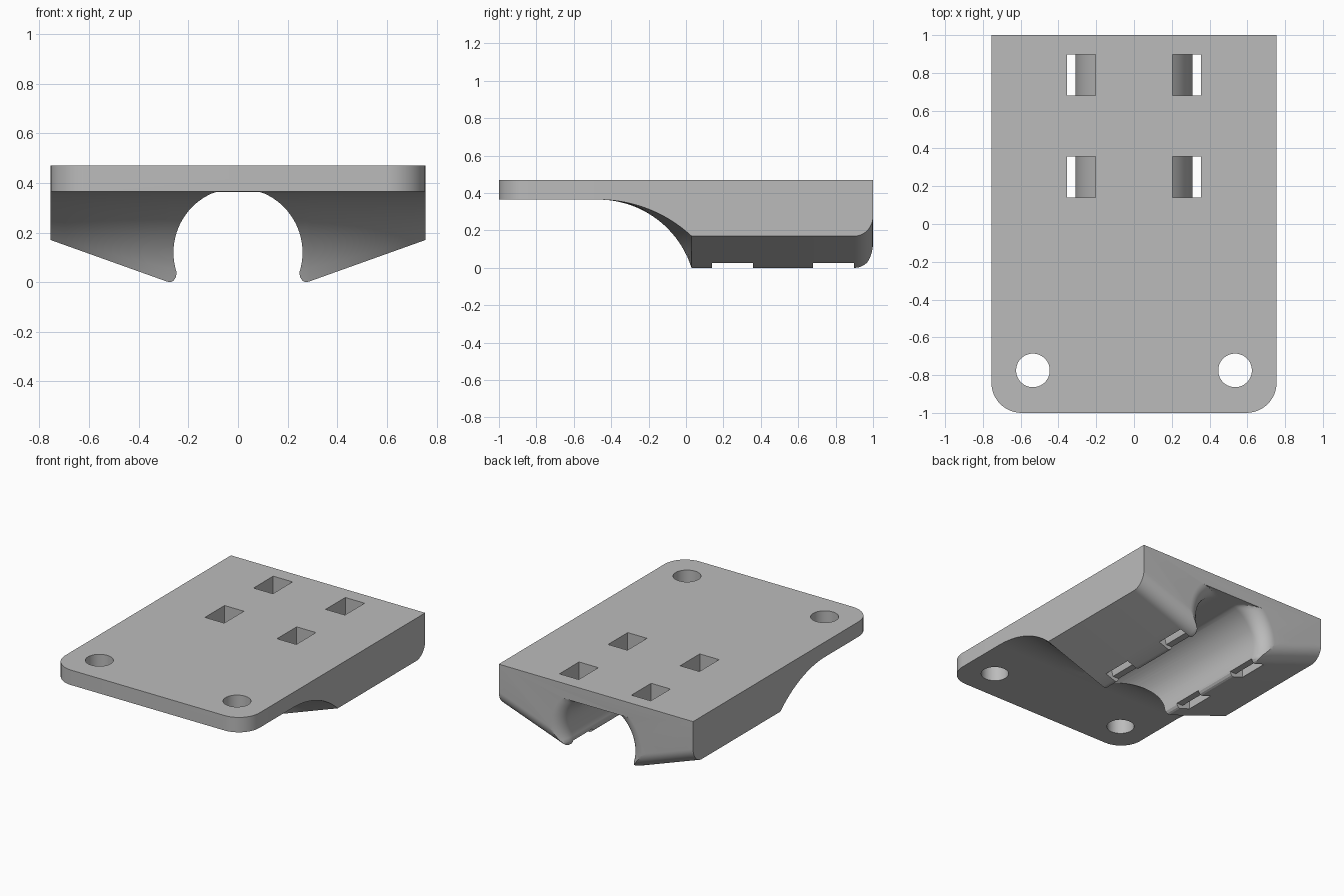
import bpy, bmesh, math

cube = bpy.data.objects.get("Cube")
if cube:
    bpy.data.objects.remove(cube, do_unlink=True)

TOP, ROOF, HALF_W = 0.47, 0.365, 0.755
CORNER = 0.16                        # plan radius of the front corners
FILLET_START, FILLET_END = -0.47, 0.03
BACK_R = 0.1                         # rounding at the back
CHANNEL_R, CHANNEL_Z = 0.26, 0.12

grey = bpy.data.materials.new("plain grey")
grey.use_nodes = True
grey.diffuse_color = (0.5, 0.5, 0.5, 1)
grey.node_tree.nodes["Principled BSDF"].inputs["Base Color"].default_value = (0.5, 0.5, 0.5, 1)


def loft(name, rows):
    """Solid through a list of (y, [(x, z), ...]) sections."""
    bm = bmesh.new()
    rings = [[bm.verts.new((x, y, z)) for x, z in pts] for y, pts in rows]
    n = len(rings[0])
    for a, b in zip(rings, rings[1:]):
        for i in range(n):
            j = (i + 1) % n
            bm.faces.new((a[i], a[j], b[j], b[i]))
    bm.faces.new(rings[0])
    bm.faces.new(rings[-1])
    bmesh.ops.recalc_face_normals(bm, faces=bm.faces)
    mesh = bpy.data.meshes.new(name)
    bm.to_mesh(mesh)
    bm.free()
    mesh.materials.append(grey)
    obj = bpy.data.objects.new(name, mesh)
    bpy.context.collection.objects.link(obj)
    return obj


def back_offset(y):
    """Inward offset of the rounded back edge at depth y."""
    t = min(max(y - (1 - BACK_R), 0), BACK_R)
    return BACK_R - math.sqrt(BACK_R ** 2 - t ** 2)


def body_section(y, half_w):
    """Flat plate that swells into a shallow V keel."""
    keel = [(half_w + (0.29 - half_w) * i / 8, 0.17 - 0.166 * i / 8) for i in range(9)]
    keel.append((0.275, 0.0))
    run = FILLET_END - FILLET_START
    lower = []
    for x, z in keel:
        depth = ROOF - z
        if y <= FILLET_START:
            depth = 0
        elif y < FILLET_END:
            r = (run ** 2 + depth ** 2) / (2 * depth)
            depth = r - math.sqrt(r ** 2 - (y - FILLET_START) ** 2)
        lower.append((x, ROOF - depth + 1.06 * back_offset(y)))
    return [(half_w, TOP)] + lower + [(-x, z) for x, z in reversed(lower)] + [(-half_w, TOP)]


# Main body
stations = []
for i in range(13):
    a = math.pi / 2 * i / 12
    stations.append((-1 + CORNER * (1 - math.cos(a)), HALF_W - CORNER * (1 - math.sin(a))))
stations += [(FILLET_START + (FILLET_END - FILLET_START) * i / 24, HALF_W) for i in range(25)]
back_ys = [1 - BACK_R + BACK_R * math.sin(math.pi / 2 * i / 12) for i in range(13)]
stations += [(y, HALF_W) for y in back_ys]
body = loft("mount_body", [(y, body_section(y, w)) for y, w in stations])


# Round channel with a flared back mouth
def channel_section(y):
    d = back_offset(y)
    side = [(0.275 + d, -0.2), (0.275 + d, -0.001), (0.26 + d, 0.006), (0.25 + d, 0.02)]
    for i in range(25):
        a = math.radians(-18 + 107 * i / 24)
        r = CHANNEL_R + d
        side.append((r * math.cos(a), min(CHANNEL_Z + r * math.sin(a), ROOF - 0.001)))
    return side + [(-x, z) for x, z in reversed(side)]


cutters = [loft("channel_cutter", [(y, channel_section(y)) for y in [-0.7] + back_ys + [1.05]])]

# Strap slots: straight outer wall, curved inner wall, notch through the lip
for y0 in (0.14, 0.68):
    for s in (1, -1):
        pts = [(0.205, 0.6)]
        for i in range(17):
            a = math.radians(48.6 - 65.5 * i / 16)
            pts.append((0.31 * math.cos(a), CHANNEL_Z + 0.31 * math.sin(a)))
        pts += [(0.2, 0.03), (0.2, -0.1), (0.355, -0.1), (0.355, 0.6)]
        pts = [(s * x, z) for x, z in pts]
        cutters.append(loft("slot_cutter", [(y0, pts), (y0 + 0.218, pts)]))

# Screw holes
for s in (1, -1):
    bpy.ops.mesh.primitive_cylinder_add(vertices=64, radius=0.089, depth=1,
                                        location=(s * 0.535, -0.775, 0.4))
    hole = bpy.context.object
    hole.name = "hole_cutter"
    hole.data.materials.append(grey)
    cutters.append(hole)

# Cut the body, then discard the cutters
bpy.ops.object.select_all(action='DESELECT')
bpy.context.view_layer.objects.active = body
body.select_set(True)
for c in cutters:
    c.hide_render = True
    mod = body.modifiers.new("cut", 'BOOLEAN')
    mod.operation = 'DIFFERENCE'
    mod.solver = 'EXACT'
    mod.object = c
    bpy.ops.object.modifier_apply(modifier=mod.name)
for c in cutters:
    bpy.data.objects.remove(c, do_unlink=True)

bpy.ops.object.shade_smooth_by_angle(angle=math.radians(25))
